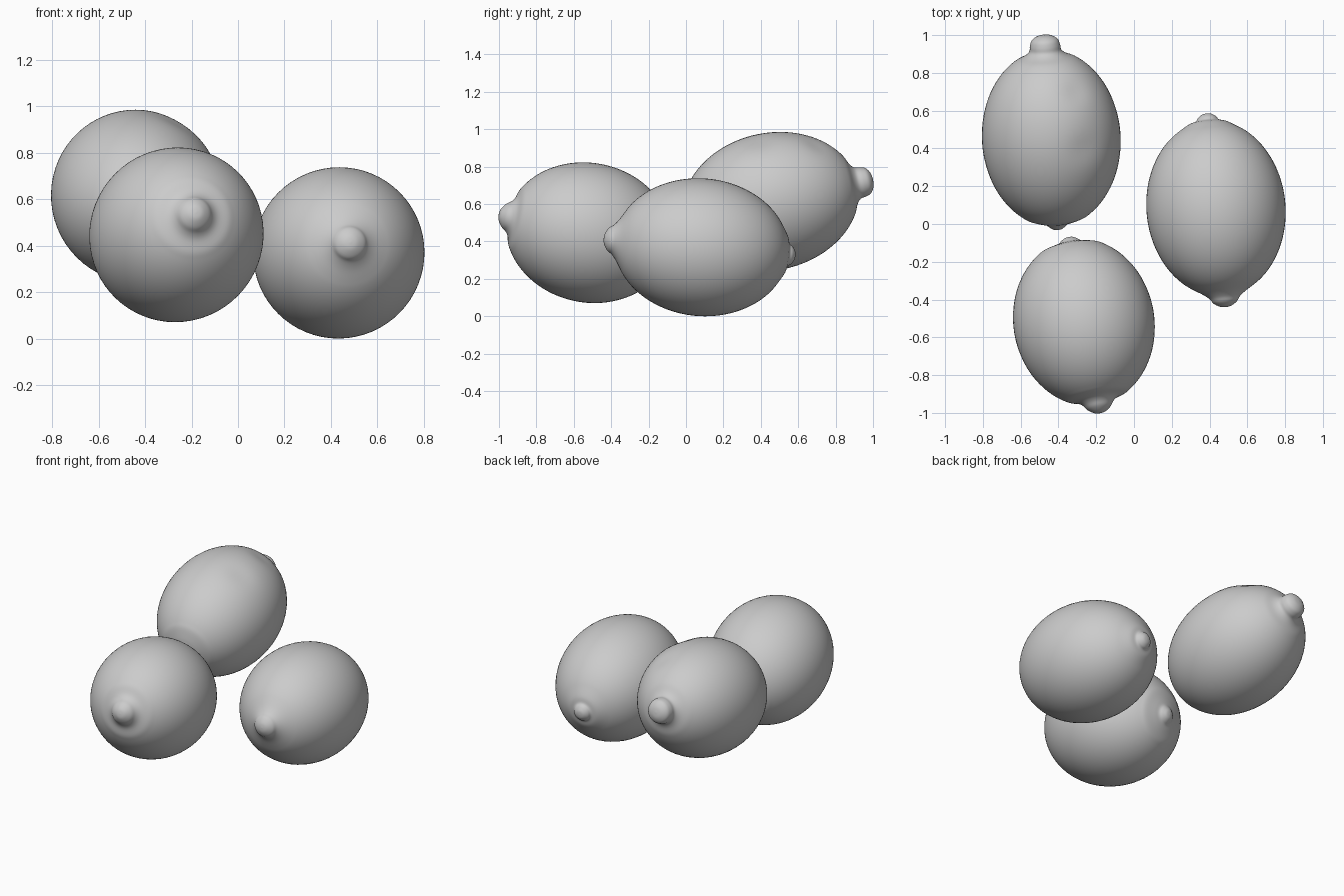
import bpy, bmesh, math
from mathutils import Vector

if "Cube" in bpy.data.objects:
    bpy.data.objects.remove(bpy.data.objects["Cube"])

SEG = 64


def catmull(pts, n=4):
    """Smooth a (u, r) profile through its points."""
    out = []
    for i in range(len(pts) - 1):
        a, b, c, d = (Vector(pts[max(0, min(len(pts) - 1, i + k))]) for k in (-1, 0, 1, 2))
        for j in range(n):
            t = j / n
            out.append(0.5 * (2 * b + (c - a) * t + (2 * a - 5 * b + 4 * c - d) * t * t
                              + (3 * b - a - 3 * c + d) * t ** 3))
    out.append(Vector(pts[-1]))
    return out


def lemon(name, big_tip, small_tip, start, end, radius, big, small, dents=()):
    """Revolved ellipse body with a large nipple at one end and a small one at the other.
    start/end: where the body ellipse begins and stops along the axis."""
    p0, p1 = Vector(big_tip), Vector(small_tip)
    length = (p1 - p0).length
    mid, half = (start + end) / 2, (end - start) / 2
    body = []
    for i in range(25):
        ang = math.radians(25 + 130 * i / 24)
        body.append((mid - half * math.cos(ang), radius * math.sin(ang)))
    prof = catmull(big + body + [(length - u, r) for u, r in reversed(small)])

    # rings around the axis, closed by a pole at each end
    rot = (p1 - p0).to_track_quat('Z', 'Y')
    bm = bmesh.new()
    rings = []
    for p in prof[1:-1]:
        ring = []
        for k in range(SEG):
            a = 2 * math.pi * k / SEG
            r = max(p.y, 0.001)
            ring.append(bm.verts.new(p0 + rot @ Vector((r * math.cos(a), r * math.sin(a), p.x))))
        rings.append(ring)
    first, last = bm.verts.new(p0), bm.verts.new(p1)
    for k in range(SEG):
        n = (k + 1) % SEG
        bm.faces.new((first, rings[0][n], rings[0][k]))
        bm.faces.new((last, rings[-1][k], rings[-1][n]))
        for a, b in zip(rings, rings[1:]):
            bm.faces.new((a[k], a[n], b[n], b[k]))

    # shallow dents in the peel
    centre = (p0 + p1) / 2
    for point, size, depth in dents:
        for v in bm.verts:
            f = math.exp(-((v.co - Vector(point)).length / size) ** 2)
            v.co += (centre - v.co).normalized() * depth * f
    bmesh.ops.recalc_face_normals(bm, faces=bm.faces)
    for f in bm.faces:
        f.smooth = True
    me = bpy.data.meshes.new(name)
    bm.to_mesh(me)
    bm.free()
    bpy.context.collection.objects.link(bpy.data.objects.new(name, me))


# right lemon
lemon("lemon_right", (0.485, -0.44, 0.415), (0.385, 0.585, 0.325), 0.06, 0.995, 0.368,
      [(0, 0), (0.005, 0.03), (0.025, 0.062), (0.05, 0.08), (0.075, 0.11)],
      [(0, 0), (0.004, 0.025), (0.02, 0.048), (0.038, 0.062), (0.05, 0.1)])

# front left lemon
lemon("lemon_front", (-0.18, -1.0, 0.545), (-0.345, -0.07, 0.355), 0.05, 0.945, 0.373,
      [(0, 0), (0.005, 0.03), (0.027, 0.062), (0.055, 0.083), (0.075, 0.11)],
      [(0, 0), (0.004, 0.025), (0.018, 0.047), (0.032, 0.065), (0.042, 0.1)])

# back left lemon, tilted upwards
lemon("lemon_back", (-0.475, 1.0, 0.73), (-0.405, -0.03, 0.51), 0.085, 1.035, 0.367,
      [(0, 0), (0.005, 0.036), (0.025, 0.068), (0.055, 0.08), (0.085, 0.085), (0.108, 0.11)],
      [(0, 0), (0.004, 0.025), (0.02, 0.047), (0.034, 0.065), (0.044, 0.1)],
      [((-0.31, 0.7, 0.92), 0.07, 0.008), ((-0.27, 0.4, 0.92), 0.08, 0.008)])
